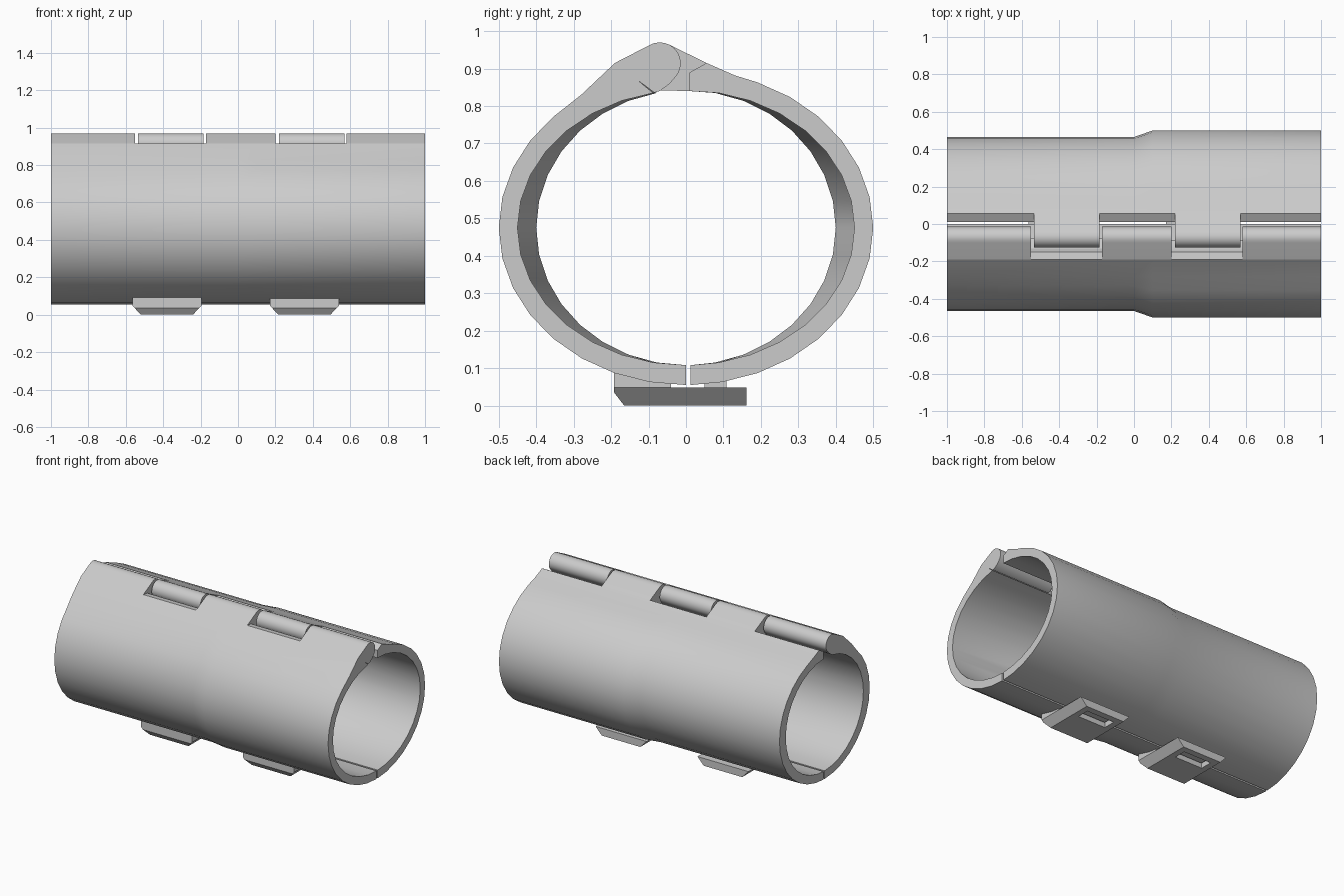
import bpy, bmesh
from math import sin, cos, pi, radians

cube = bpy.data.objects.get("Cube")
if cube:
    bpy.data.objects.remove(cube, do_unlink=True)

grey = bpy.data.materials.new("plain_grey")
grey.use_nodes = True
colour = (0.6, 0.6, 0.6, 1)
grey.diffuse_color = colour
grey.node_tree.nodes["Principled BSDF"].inputs["Base Color"].default_value = colour


def loft(name, rings, cyclic=False):
    """Skin equal-length rings of points, capped or joined end to start."""
    bm = bmesh.new()
    loops = [[bm.verts.new(p) for p in ring] for ring in rings]
    pairs = list(zip(loops, loops[1:]))
    if cyclic:
        pairs.append((loops[-1], loops[0]))
    else:
        bm.faces.new(loops[0])
        bm.faces.new(loops[-1])
    for a, b in pairs:
        for i in range(len(a)):
            j = (i + 1) % len(a)
            bm.faces.new((a[i], a[j], b[j], b[i]))
    bmesh.ops.recalc_face_normals(bm, faces=bm.faces)
    mesh = bpy.data.meshes.new(name)
    bm.to_mesh(mesh)
    bm.free()
    mesh.materials.append(grey)
    obj = bpy.data.objects.new(name, mesh)
    bpy.context.collection.objects.link(obj)
    bpy.ops.object.select_all(action='DESELECT')
    obj.select_set(True)
    bpy.context.view_layer.objects.active = obj
    bpy.ops.object.shade_smooth_by_angle(angle=radians(25))
    return obj


def prism(name, x0, x1, outline):
    """Extrude a (y, z) outline along x."""
    return loft(name, [[(x, y, z) for y, z in outline] for x in (x0, x1)])


def ellipse(side, ry, rz, steps, seam):
    """Wall points from the bottom seam upward, on one side."""
    pts = []
    for i in range(steps + 1):
        t = i * pi / 16
        pts.append((side * max(seam, ry * sin(t)), 0.475 - rz * cos(t)))
    return pts


def arc(start, end, n=10):
    """Points round the hinge axis, angles in degrees."""
    angles = [radians(start + (end - start) * i / n) for i in range(n + 1)]
    return [(-0.07 + 0.056 * cos(a), 0.914 + 0.056 * sin(a)) for a in angles]


def shell(name, side, outer_steps, edge, seam):
    """Half sleeve that widens sideways just past the middle."""
    rings = []
    for x, outer, inner in ((-1, 0.465, 0.4), (0, 0.465, 0.4),
                            (0.1, 0.5, 0.45), (1, 0.5, 0.45)):
        outline = ellipse(side, outer, 0.42, outer_steps, seam) + edge
        outline += ellipse(side, inner, 0.367, 15, seam)[::-1]
        rings.append([(x, y, z) for y, z in outline])
    return loft(name, rings)


# Two half sleeves with a slit at the bottom
seat = [(-0.19, 0.915), (-0.15, 0.91), (-0.13, 0.87)]
shell("front_shell", -1, 12, [(-0.28, 0.83)] + seat, 0.0)
lip = [(0.13, 0.882), (0.055, 0.915), (0.01, 0.89), (0.01, 0.84)]
shell("back_shell", 1, 14, lip, 0.012)

# Front hinge knuckles
knuckle = seat[:1] + arc(122, -30) + [(-0.043, 0.86), (-0.07, 0.84), (-0.085, 0.836)] + seat[:0:-1]
for i, (a, b) in enumerate(((-1, -0.55), (-0.17, 0.2), (0.58, 1))):
    prism(f"front_knuckle_{i + 1}", a, b, knuckle)

# Back hinge arms reaching over into the notches
arm = lip[1:2] + arc(60, 235) + [(-0.07, 0.842), lip[3], lip[2]]
for i, a in enumerate((-0.535, 0.22)):
    prism(f"back_arm_{i + 1}", a, a + 0.35, arm)


def rect(x0, x1, y0, y1, z):
    return [(x0, y0, z), (x1, y0, z), (x1, y1, z), (x0, y1, z)]


# Latches under the slit: slotted plate, riser and catch
for i, mid in enumerate((-0.38, 0.355)):
    w = 0.184
    loft(f"latch_plate_{i + 1}", [
        rect(mid - w + 0.045, mid + w - 0.045, -0.165, 0.162, 0),
        rect(mid - w + 0.012, mid + w - 0.012, -0.192, 0.162, 0.035),
        rect(mid - w, mid + w, -0.192, 0.162, 0.048),
        rect(mid - 0.1, mid + 0.1, 0.04, 0.12, 0.048),
        rect(mid - 0.1, mid + 0.1, 0.04, 0.12, 0)], cyclic=True)
    prism(f"latch_riser_{i + 1}", mid - w, mid + w,
          [(-0.192, 0.048), (-0.04, 0.048), (-0.04, 0.06), (-0.192, 0.092)])
    prism(f"latch_catch_{i + 1}", mid - 0.09, mid + 0.09,
          [(0.05, 0.025), (0.108, 0.025), (0.108, 0.075), (0.05, 0.07)])
